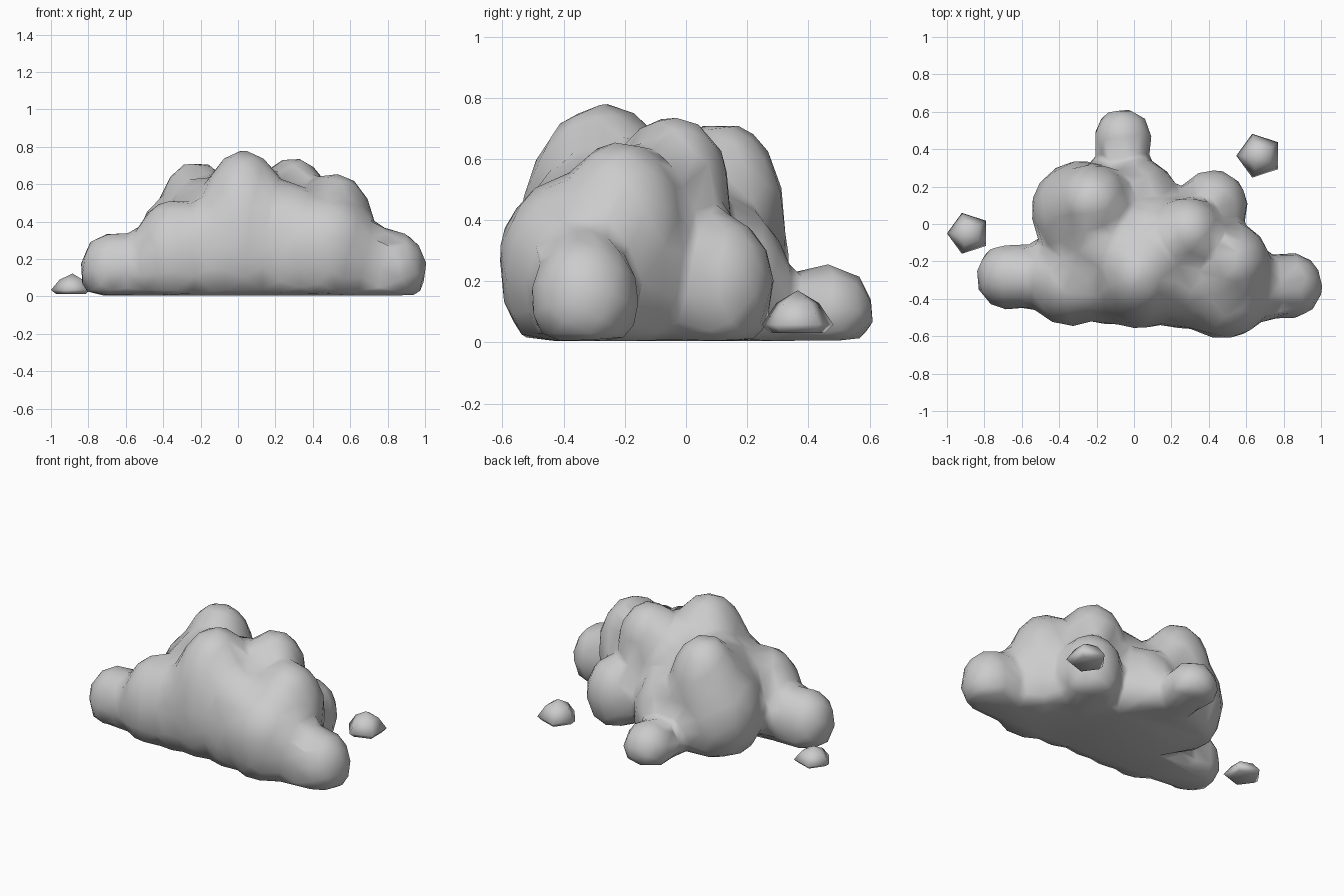
import bpy, bmesh, math

if "Cube" in bpy.data.objects:
    bpy.data.objects.remove(bpy.data.objects["Cube"])


def add_lobe(bm, x, y, c, r, top, ry=None):
    """Domed lobe: widest at height c, rounded to top, flattened on the ground."""
    res = bmesh.ops.create_uvsphere(bm, u_segments=32, v_segments=20, radius=1)
    for v in res["verts"]:
        up = (top - c) if v.co.z > 0 else 1.35 * c
        v.co = (x + v.co.x * (r + 0.01),
                y + v.co.y * ((ry or r) + 0.01),
                max(0.004, c + v.co.z * (up + 0.01)))


# x, y, widest height, radius, top height (and optional depth radius)
LOBES = [
    (-0.67, -0.28, 0.14, 0.168, 0.335),         # left end
    (-0.53, -0.28, 0.15, 0.17, 0.34),           # left neck
    (-0.34, -0.32, 0.20, 0.22, 0.51),           # front left
    (0.03, -0.27, 0.27, 0.26, 0.772, 0.28),     # front peak
    (-0.14, -0.33, 0.20, 0.20, 0.54),           # front fill
    (0.25, -0.32, 0.22, 0.23, 0.61),            # front fill
    (0.48, -0.35, 0.27, 0.255, 0.54),           # front right
    (0.51, -0.21, 0.36, 0.21, 0.65),            # right peak
    (0.68, -0.34, 0.16, 0.17, 0.41),            # right neck
    (0.83, -0.33, 0.14, 0.17, 0.345),           # right end
    (0.29, -0.045, 0.50, 0.18, 0.735),          # back right peak
    (0.42, 0.10, 0.20, 0.18, 0.41),             # back right foot
    (-0.28, 0.07, 0.25, 0.26, 0.56),            # back left
    (-0.22, 0.115, 0.42, 0.20, 0.715),          # back left peak
    (0.02, 0.13, 0.15, 0.21, 0.45),             # back fill
    (-0.17, -0.08, 0.25, 0.27, 0.63),           # left core
    (0.08, -0.12, 0.25, 0.37, 0.66, 0.29),      # core
    (-0.07, 0.34, 0.10, 0.13, 0.20),            # rear neck
    (-0.06, 0.46, 0.09, 0.15, 0.25),            # rear nub
]

# Main billowing body: lobes fused, softened, then reduced
bm = bmesh.new()
for lobe in LOBES:
    add_lobe(bm, *lobe)
mesh = bpy.data.meshes.new("cloud_body")
bm.to_mesh(mesh)
bm.free()
body = bpy.data.objects.new("cloud_body", mesh)
bpy.context.collection.objects.link(body)
fuse = body.modifiers.new("fuse", "REMESH")
fuse.mode = "VOXEL"
fuse.voxel_size = 0.025
fuse.use_smooth_shade = True
soft = body.modifiers.new("soften", "SMOOTH")
soft.factor = 0.5
soft.iterations = 16
low = body.modifiers.new("reduce", "DECIMATE")
low.ratio = 0.045


def puff(name, x, y, r, z0, top, turn):
    """Small five-sided dome lying beside the body."""
    bm = bmesh.new()
    rings = []
    for k, z in ((0.75, z0), (1.0, z0 + 0.2 * (top - z0)), (0.6, z0 + 0.7 * (top - z0))):
        rings.append([bm.verts.new((x + k * r * math.cos(turn + i * math.tau / 5),
                                    y + k * r * math.sin(turn + i * math.tau / 5), z))
                      for i in range(5)])
    apex = bm.verts.new((x, y, top))
    bm.faces.new(rings[0][::-1])
    for i in range(5):
        j = (i + 1) % 5
        for a, b in zip(rings, rings[1:]):
            bm.faces.new((a[i], a[j], b[j], b[i]))
        bm.faces.new((rings[2][i], rings[2][j], apex))
    for f in bm.faces:
        f.smooth = True
    me = bpy.data.meshes.new(name)
    bm.to_mesh(me)
    bm.free()
    ob = bpy.data.objects.new(name, me)
    bpy.context.collection.objects.link(ob)


puff("puff_back_right", 0.67, 0.365, 0.123, 0.03, 0.17, math.radians(36))
puff("puff_left", -0.885, -0.05, 0.115, 0.012, 0.122, math.radians(36))
